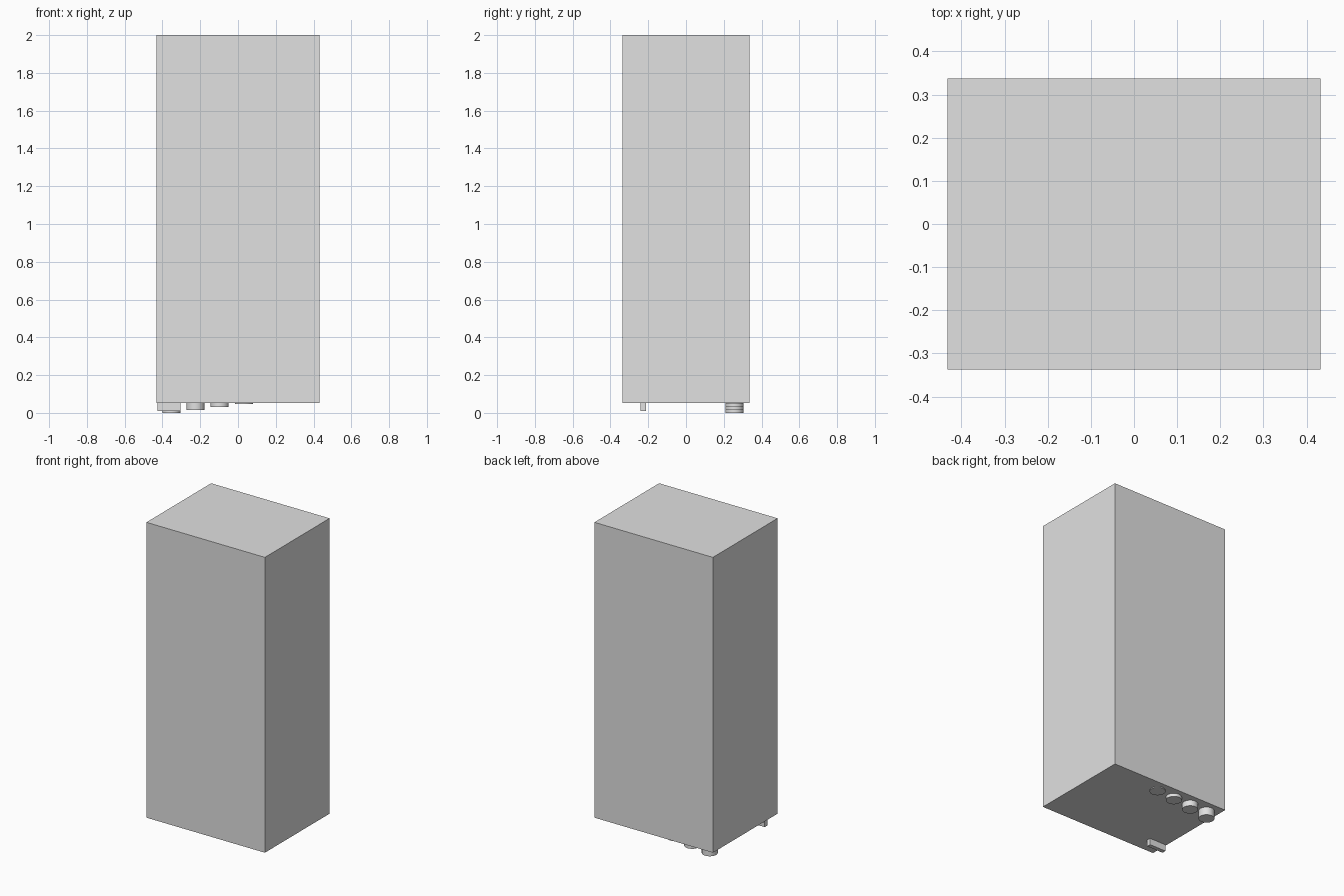
import bpy

if "Cube" in bpy.data.objects:
    bpy.data.objects.remove(bpy.data.objects["Cube"])

grey = bpy.data.materials.new("light grey")
grey.diffuse_color = (0.75, 0.75, 0.75, 1)
grey.use_nodes = True
grey.node_tree.nodes["Principled BSDF"].inputs["Base Color"].default_value = grey.diffuse_color


def finish(name):
    ob = bpy.context.object
    ob.name = name
    ob.data.materials.append(grey)
    return ob


def box(name, x0, x1, y0, y1, z0, z1):
    bpy.ops.mesh.primitive_cube_add(
        size=1, location=((x0 + x1) / 2, (y0 + y1) / 2, (z0 + z1) / 2))
    ob = finish(name)
    ob.scale = (x1 - x0, y1 - y0, z1 - z0)
    bpy.ops.object.transform_apply(location=False, rotation=False, scale=True)
    return ob


BASE = 0.053  # underside of the cabinet

# Tall cabinet
box("cabinet", -0.432, 0.432, -0.337, 0.337, BASE, 2.0)

# Row of round pipe stubs along the back, each shorter than the last
for i, bottom in enumerate((0.0, 0.015, 0.032, 0.047)):
    top = BASE + 0.01
    bpy.ops.mesh.primitive_cylinder_add(
        vertices=32, radius=0.048, depth=top - bottom,
        location=(-0.353 + 0.128 * i, 0.257, (top + bottom) / 2))
    finish(f"pipe_stub_{i + 1}")
    bpy.ops.object.shade_smooth_by_angle()

# Small flat connector near the front left
box("connector", -0.425, -0.305, -0.24, -0.213, 0.01, BASE + 0.01)
